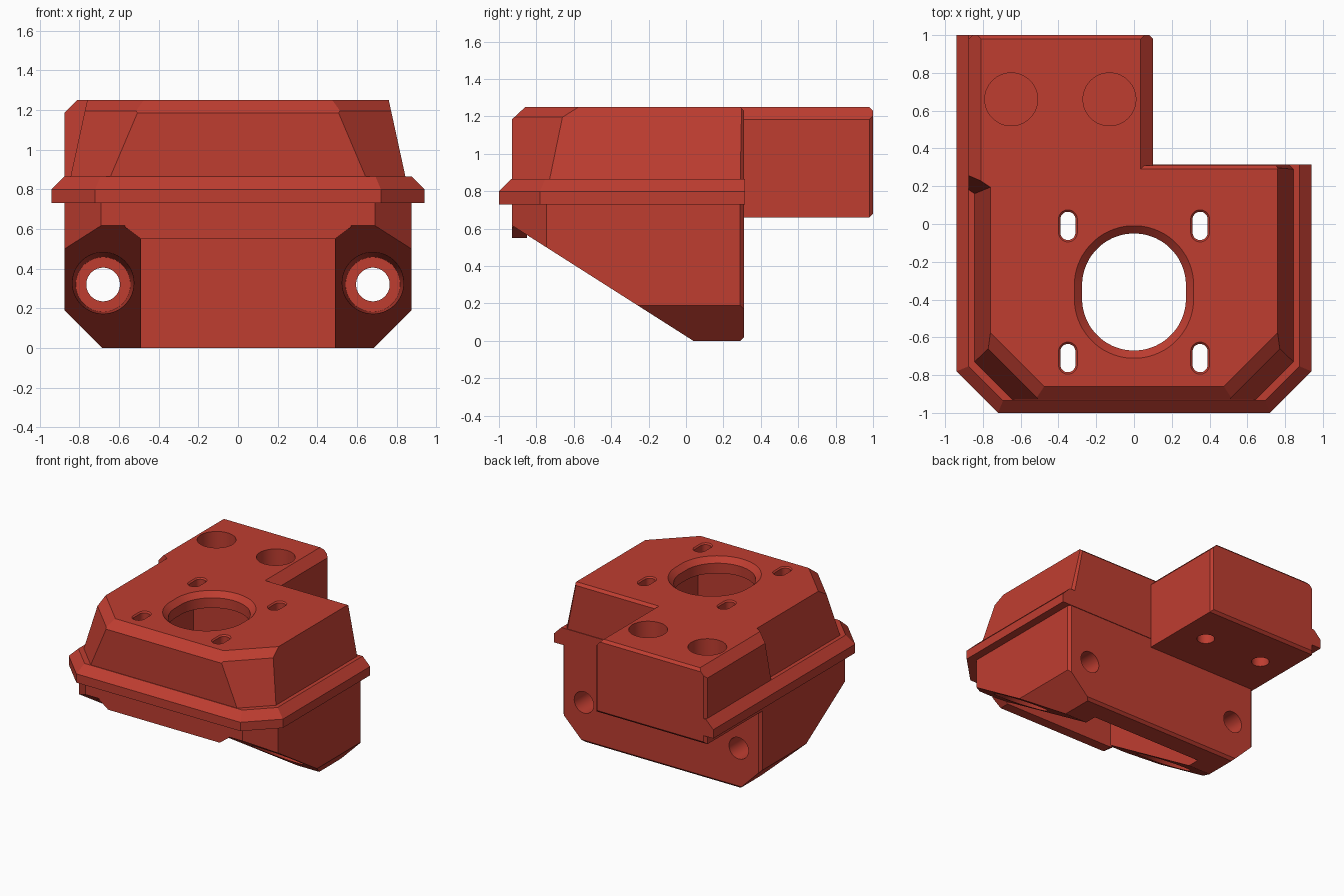
import bpy, bmesh, math
from mathutils import Vector

if "Cube" in bpy.data.objects:
    bpy.data.objects.remove(bpy.data.objects["Cube"])

red = bpy.data.materials.new("brick red")
red.diffuse_color = (0.52, 0.047, 0.03, 1)
red.use_nodes = True
red.node_tree.nodes["Principled BSDF"].inputs["Base Color"].default_value = red.diffuse_color


def finish(name, bm):
    bmesh.ops.recalc_face_normals(bm, faces=bm.faces[:])
    me = bpy.data.meshes.new(name)
    bm.to_mesh(me)
    bm.free()
    me.materials.append(red)
    ob = bpy.data.objects.new(name, me)
    bpy.context.collection.objects.link(ob)
    return ob


def block(name, lo, hi, planes=()):
    """Box trimmed by planes, each given as (point, outward normal)."""
    bm = bmesh.new()
    bmesh.ops.create_cube(bm, size=1)
    for v in bm.verts:
        v.co = [lo[i] + (v.co[i] + 0.5) * (hi[i] - lo[i]) for i in range(3)]
    for co, no in planes:
        cut = bmesh.ops.bisect_plane(bm, geom=bm.verts[:] + bm.edges[:] + bm.faces[:],
                                     plane_co=co, plane_no=Vector(no).normalized(),
                                     clear_outer=True)["geom_cut"]
        edges = [e for e in cut if isinstance(e, bmesh.types.BMEdge)]
        if edges:
            bmesh.ops.holes_fill(bm, edges=edges, sides=0)
    return finish(name, bm)


def bore(name, centre, rings, stretch=0.0, axis="z", n=48):
    """Round or stadium-shaped cutter through rings of (position, radius)."""
    bm = bmesh.new()
    loops = []
    for pos, r in rings:
        loop = []
        for i in range(n):
            a = 2 * math.pi * (i + 0.5) / n
            u, v = r * math.cos(a), r * math.sin(a)
            v += math.copysign(stretch, v)
            co = (centre[0] + u, centre[1] + v, pos) if axis == "z" else \
                 (centre[0] + u, pos, centre[1] + v)
            loop.append(bm.verts.new(co))
        loops.append(loop)
    for a, b in zip(loops, loops[1:]):
        for i in range(n):
            bm.faces.new((a[i], a[(i + 1) % n], b[(i + 1) % n], b[i]))
    bm.faces.new(loops[0])
    bm.faces.new(loops[-1])
    return finish(name, bm)


def combine(base, parts, operation):
    for part in parts:
        mod = base.modifiers.new(part.name, "BOOLEAN")
        mod.operation, mod.solver, mod.object = operation, "EXACT", part
        bpy.context.view_layer.objects.active = base
        bpy.ops.object.modifier_apply(modifier=mod.name)
        bpy.data.objects.remove(part)


def both(fn):
    return [p for s in (-1, 1) for p in fn(s)]


# lower body: sloped underside, cut front corners, chamfered bottom and back edges
lower = block("motor_mount", (-0.875, -0.93, 0), (0.875, 0.31, 0.8),
              [((0, 0.04, 0), (0, -0.617, -0.97)), ((0, 0.31, 0.02), (0, 1, -1))]
              + both(lambda s: [((s * 0.875, -0.745, 0), (s, -1, 0)),
                                ((s * 0.685, 0, 0), (s, 0, -1)),
                                ((s * 0.875, 0.29, 0), (s, 1, 0))]))

# lip hanging below the front wall
lip = block("front_lip", (-0.57, -0.93, 0.55), (0.57, -0.85, 0.8),
            both(lambda s: [((s * 0.49, 0, 0.55), (s * 0.06, 0, -0.08))]))

# flange around the waist, and its run along the rear block
flange = block("flange", (-0.94, -1, 0.73), (0.94, 0.315, 0.865),
               [((0, -1, 0.8), (0, -1, 1))]
               + both(lambda s: [((s * 0.94, -0.78, 0), (s, -1, 0)),
                                 ((s * 0.94, 0, 0.8), (s, 0, 1)),
                                 ((s * 0.94, -0.78, 0.8), (s, -1, 1.414))]))
rail = block("side_flange", (-0.94, 0.1, 0.73), (-0.5, 1, 0.865),
             [((-0.94, 0, 0.8), (-1, 0, 1))])

# upper housing: leaning sides, cut corners and bevelled front top edge
upper = block("upper_housing", (-0.875, -0.93, 0.75), (0.875, 0.31, 1.25),
              [((0, -0.93, 1.185), (0, -0.065, 0.07)), ((0, 0.31, 1.23), (0, 1, 1))]
              + both(lambda s: [((s * 0.845, 0, 0.86), (s * 0.39, 0, 0.085)),
                                ((s * 0.645, -0.93, 0.86), (s * 0.33, -0.33, 0.14)),
                                ((s * 0.475, -0.86, 1.25), (s * 0.05, -0.05, 0.09))])
              + [((0.845, 0.29, 0.86), (1, 1, 0.2))])

# rear block with bevelled edges and a slanted step on its left side
rear = block("rear_block", (-0.875, 0.16, 0.66), (0.1, 1, 1.25),
             [((-0.81, 0, 1.25), (-1, 0, 1)), ((0.035, 0, 1.25), (1, 0, 1)),
              ((0, 1, 1.23), (0, 1, 1)), ((0, 1, 0.68), (0, 1, -1)),
              ((0.1, 0.98, 0), (1, 1, 0)), ((-0.875, 0.98, 0), (-1, 1, 0)),
              ((-0.875, 0.18, 0.86), (-0.64, -0.96, 0.225))])

combine(lower, [lip, flange, rail, upper, rear], "UNION")

# motor pocket open to the underside
cutters = [block("motor_pocket", (-0.49, -0.85, -0.2), (0.49, 0.14, 1.13))]
# motor boss opening with chamfered rim
cutters.append(bore("boss_opening", (0, -0.36),
                    [(1.0, 0.275), (1.21, 0.275), (1.25, 0.316), (1.3, 0.316)], 0.035, n=64))
for sx in (-1, 1):
    # adjustment slots
    for sy in (-1, 1):
        cutters.append(bore("slot", (sx * 0.35, -0.36 + sy * 0.35),
                            [(1.0, 0.04), (1.24, 0.04), (1.25, 0.05), (1.3, 0.05)], 0.035, n=32))
    # rear wall screw holes with tapered head recess
    cutters.append(bore("screw_recess", (sx * 0.68, 0.32), [(-0.8, 0.165), (0.1, 0.138)], axis="y"))
    cutters.append(bore("screw_hole", (sx * 0.68, 0.32), [(0.05, 0.085), (0.5, 0.085)], axis="y"))
# rear block bolt recesses and blind pilot holes
for x in (-0.65, -0.13):
    cutters.append(bore("bolt_recess", (x, 0.66), [(0.9, 0.14), (1.4, 0.14)]))
    cutters.append(bore("pilot_hole", (x, 0.66), [(0.5, 0.065), (0.89, 0.065)], n=32))
combine(lower, cutters, "DIFFERENCE")

bpy.ops.object.select_all(action="DESELECT")
lower.select_set(True)
bpy.context.view_layer.objects.active = lower
bpy.ops.object.shade_smooth_by_angle(angle=math.radians(20))
